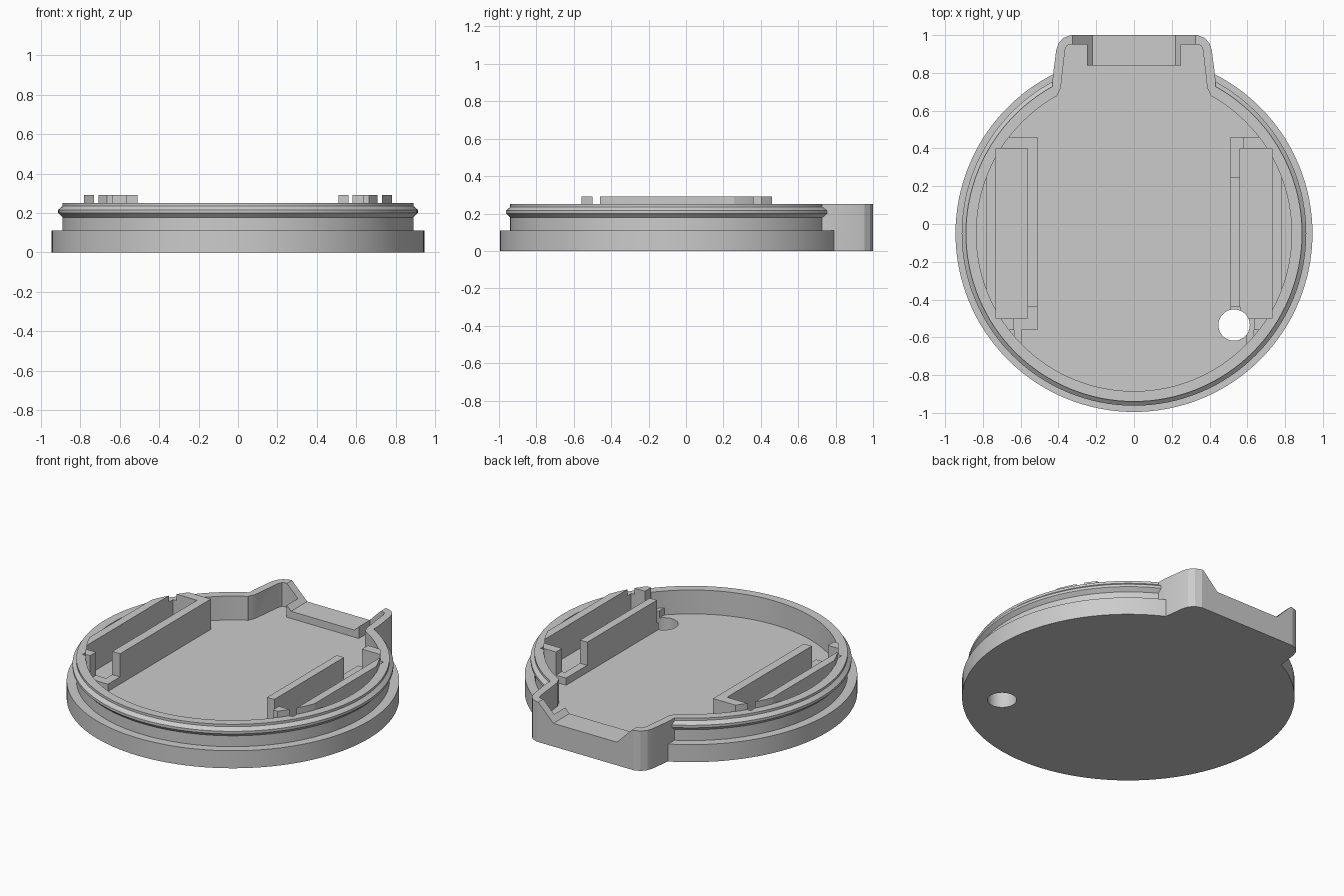
import bpy, bmesh, math

if "Cube" in bpy.data.objects:
    bpy.data.objects.remove(bpy.data.objects["Cube"])

CY = -0.05          # centre of the round body in y
FLOOR, RIM, RAIL = 0.10, 0.25, 0.29
SEG = 128

grey = bpy.data.materials.new("light_grey")
grey.diffuse_color = (0.6, 0.6, 0.6, 1)
grey.use_nodes = True
grey.node_tree.nodes["Principled BSDF"].inputs["Base Color"].default_value = grey.diffuse_color


def finish(bm, name):
    bmesh.ops.recalc_face_normals(bm, faces=bm.faces)
    me = bpy.data.meshes.new(name)
    bm.to_mesh(me)
    bm.free()
    me.materials.append(grey)
    ob = bpy.data.objects.new(name, me)
    bpy.context.collection.objects.link(ob)
    return ob


def prism(name, pts, z0, z1):
    """Extrude a flat outline upward."""
    bm = bmesh.new()
    face = bm.faces.new([bm.verts.new((x, y, z0)) for x, y in pts])
    top = bmesh.ops.extrude_face_region(bm, geom=[face])["geom"]
    for v in top:
        if isinstance(v, bmesh.types.BMVert):
            v.co.z = z1
    return finish(bm, name)


def box(name, x0, x1, y0, y1, z0, z1):
    return prism(name, [(x0, y0), (x1, y0), (x1, y1), (x0, y1)], z0, z1)


def disc(name, x, y, r, z0, z1, n=SEG):
    ring = [(x + r * math.cos(2 * math.pi * i / n),
             y + r * math.sin(2 * math.pi * i / n)) for i in range(n)]
    return prism(name, ring, z0, z1)


def revolve(name, profile):
    """Closed solid of revolution, capped at both ends."""
    bm = bmesh.new()
    rings = [[bm.verts.new((r * math.cos(2 * math.pi * i / SEG),
                            CY + r * math.sin(2 * math.pi * i / SEG), z))
              for i in range(SEG)] for r, z in profile]
    for a, b in zip(rings, rings[1:]):
        for i in range(SEG):
            j = (i + 1) % SEG
            bm.faces.new((a[i], a[j], b[j], b[i]))
    bm.faces.new(rings[0])
    bm.faces.new(rings[-1])
    return finish(bm, name)


def combine(ob, other, op):
    """Apply a boolean and remove the helper."""
    mod = ob.modifiers.new("bool", 'BOOLEAN')
    mod.operation, mod.object, mod.solver = op, other, 'EXACT'
    bpy.context.view_layer.update()
    dg = bpy.context.evaluated_depsgraph_get()
    me = bpy.data.meshes.new_from_object(ob.evaluated_get(dg))
    ob.modifiers.clear()
    ob.data = me
    bpy.data.objects.remove(other)


def mirrored(half):
    return half + [(-x, y) for x, y in reversed(half)]


# Round base with stepped wall and snap bead
body = revolve("lid_body", [(0.945, 0), (0.945, 0.11), (0.89, 0.11), (0.89, 0.178),
                            (0.912, 0.2), (0.912, 0.216), (0.89, 0.235), (0.89, RIM)])

# Square tab at the back
tab = mirrored([(0.435, 0.55), (0.43, 0.78), (0.412, 0.92), (0.40, 0.955),
                (0.375, 0.985), (0.335, 1.0)])
combine(body, prism("tab", tab, 0, RIM), 'UNION')

# Hollow interior, tab pocket
combine(body, disc("interior", 0, CY, 0.835, FLOOR, 0.5), 'DIFFERENCE')
pocket = mirrored([(0.41, 0.55), (0.405, 0.685), (0.388, 0.72), (0.365, 0.92),
                   (0.355, 0.945), (0.335, 0.95)])
combine(body, prism("pocket", pocket, FLOOR, 0.5), 'DIFFERENCE')

# Raised sill with sloped notch through the back wall
combine(body, box("sill", -0.25, 0.25, 0.84, 1.0, 0.05, RIM), 'UNION')
bm = bmesh.new()
notch = [(-0.22, 0.145), (0.22, 0.145), (0.425, 0.35), (-0.425, 0.35)]
ends = [[bm.verts.new((x, y, z)) for x, z in notch] for y in (0.8, 1.1)]
bm.faces.new(ends[0])
bm.faces.new(ends[1])
for i in range(4):
    j = (i + 1) % 4
    bm.faces.new((ends[0][i], ends[0][j], ends[1][j], ends[1][i]))
# the notch stays inside the tab walls
combine(body, finish(bm, "notch"), 'DIFFERENCE')

# Rail slots bite slightly into the round wall
for x0, x1 in ((-0.73, -0.6), (0.6, 0.73)):
    combine(body, box("slot", x0, x1, -0.5, 0.4, FLOOR, 0.5), 'DIFFERENCE')


def hole():
    return disc("hole", 0.53, -0.535, 0.083, -0.1, 0.6, 48)


combine(body, hole(), 'DIFFERENCE')

# Rails: outlines for the right side, flipped by sign for the left
LOW = 0.145
foot = [(0.51, -0.44), (0.565, -0.44), (0.565, -0.5), (0.635, -0.5),
        (0.635, -0.56), (0.51, -0.56)]
parts = [
    ("left_rail", -1, RAIL, [(0.51, -0.44), (0.51, 0.46), (0.78, 0.46), (0.78, -0.56),
                             (0.635, -0.56), (0.635, -0.5), (0.73, -0.5), (0.73, 0.4),
                             (0.565, 0.4), (0.565, -0.44)]),
    ("left_rail_foot", -1, LOW, foot),
    ("right_rail_outer", 1, RAIL, [(0.58, 0.46), (0.78, 0.46), (0.78, -0.56), (0.635, -0.56),
                                   (0.635, -0.5), (0.73, -0.5), (0.73, 0.4), (0.58, 0.4)]),
    ("right_rail_inner", 1, RAIL, [(0.51, -0.44), (0.56, -0.44), (0.56, 0.25), (0.51, 0.25)]),
    ("right_rail_step", 1, LOW, [(0.51, 0.25), (0.56, 0.25), (0.56, 0.4), (0.58, 0.4),
                                 (0.58, 0.46), (0.51, 0.46)]),
    ("right_rail_foot", 1, LOW, foot),
]
for side, s in (("left", -1), ("right", 1)):
    parts.append((side + "_stop", s, LOW, [(0.595, -0.635), (0.635, -0.635),
                                           (0.635, -0.56), (0.595, -0.56)]))
for name, s, top, pts in parts:
    ob = prism(name, [(s * x, y) for x, y in pts], 0.08, top)
    combine(ob, disc("trim", 0, CY, 0.838, 0, 0.6), 'INTERSECT')
    if s > 0:
        combine(ob, hole(), 'DIFFERENCE')

# Smooth round walls, keep sharp edges
for ob in bpy.context.collection.objects:
    ob.select_set(True)
    bpy.context.view_layer.objects.active = ob
bpy.ops.object.shade_smooth_by_angle(angle=math.radians(20))
